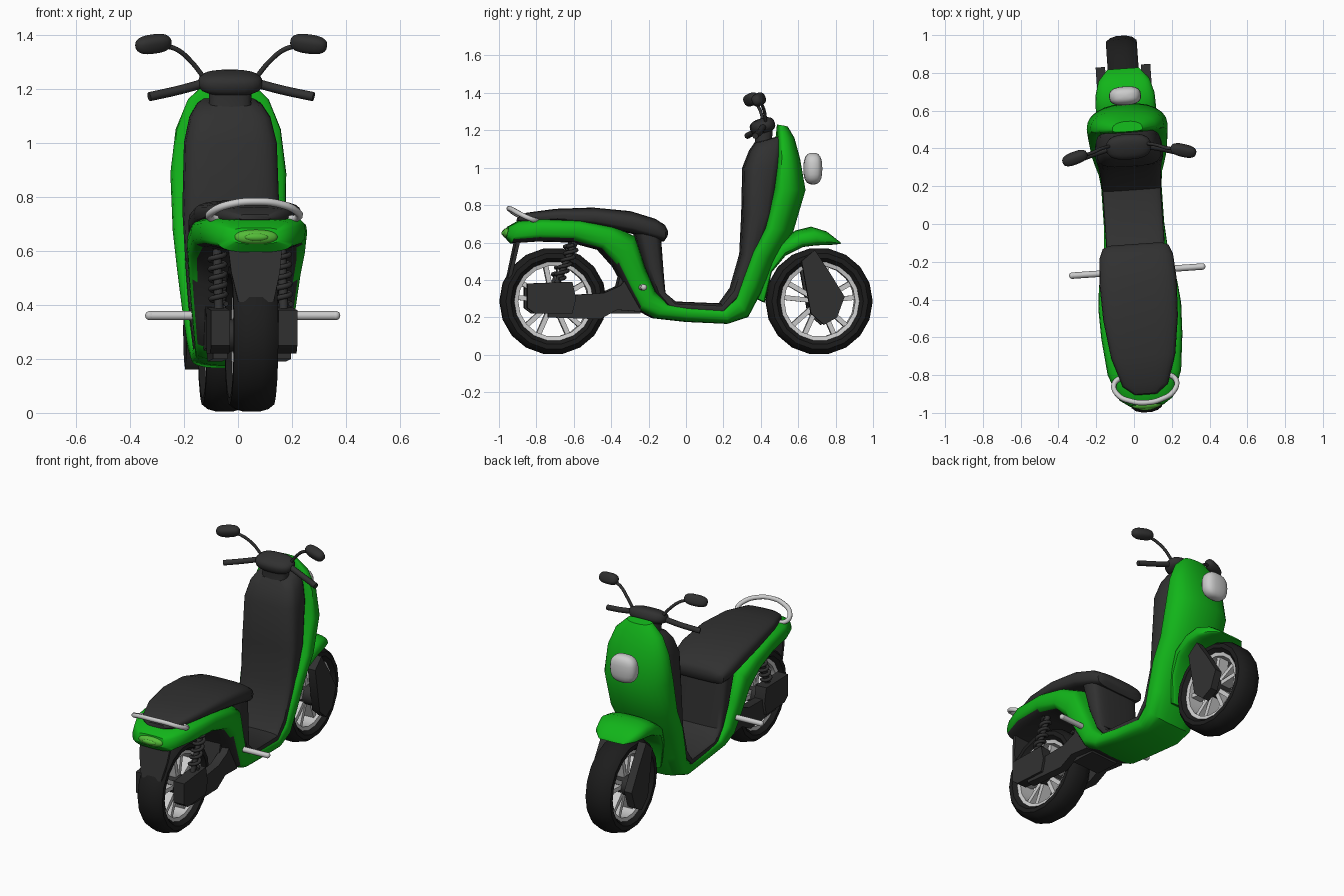
import bpy, bmesh
from math import sin, cos, pi, radians
from mathutils import Matrix, Vector

if "Cube" in bpy.data.objects:
    bpy.data.objects.remove(bpy.data.objects["Cube"])

YAW = radians(4)  # the whole scooter stands slightly turned


def material(name, rgb):
    m = bpy.data.materials.new(name)
    m.diffuse_color = (*rgb, 1)
    m.use_nodes = True
    m.node_tree.nodes["Principled BSDF"].inputs["Base Color"].default_value = m.diffuse_color
    return m


GREEN = material("green_paint", (0.006, 0.46, 0.01))
LENS = material("green_lens", (0.09, 0.5, 0.04))
DARK = material("dark_plastic", (0.03, 0.03, 0.03))
RUBBER = material("rubber", (0.012, 0.012, 0.012))


def add(name, bm, mat=None, angle=40):
    bmesh.ops.recalc_face_normals(bm, faces=bm.faces)
    me = bpy.data.meshes.new(name)
    bm.to_mesh(me)
    bm.free()
    ob = bpy.data.objects.new(name, me)
    bpy.context.collection.objects.link(ob)
    if mat:
        me.materials.append(mat)
    ob.rotation_euler.z = YAW
    bpy.ops.object.select_all(action='DESELECT')
    ob.select_set(True)
    bpy.context.view_layer.objects.active = ob
    bpy.ops.object.shade_smooth_by_angle(angle=radians(angle))
    return ob


def skin(name, rings, mat, closed=False, angle=40):
    """Faces between successive rings, capped or joined round."""
    bm = bmesh.new()
    vs = [[bm.verts.new(p) for p in r] for r in rings]
    n = len(vs[0])
    for a, b in zip(vs, vs[1:] + ([vs[0]] if closed else [])):
        for k in range(n):
            j = (k + 1) % n
            bm.faces.new((a[k], a[j], b[j], b[k]))
    if not closed:
        bm.faces.new(vs[0])
        bm.faces.new(vs[-1])
    return add(name, bm, mat, angle)


def power(v, p):
    return (1 if v > 0 else -1) * abs(v) ** p if abs(v) > 1e-6 else 0


def loft(name, stations, mat, n=24, q=0.55):
    """Station: outer y,z, inner y,z, half width, roundness of the outer side."""
    rings = []
    for oy, oz, iy, iz, w, p in stations:
        ring, m = [], 0.5 + (p - 0.5) * 0.5
        for k in range(n):
            a = 2 * pi * k / n
            e = p if sin(a) < -1e-6 else q
            s = power(sin(a), e)
            v = m + s * (m if s < 0 else 1 - m)
            ring.append((w * power(cos(a), e), oy + (iy - oy) * v, oz + (iz - oz) * v))
        rings.append(ring)
    return skin(name, rings, mat)


def lathe(name, cy, cz, profile, mat, n=18):
    """Profile of (radius, x) turned about a sideways axle."""
    return skin(name, [[(x, cy + r * cos(2 * pi * i / n), cz + r * sin(2 * pi * i / n))
                        for r, x in profile] for i in range(n)], mat, True)


def plate(name, pts, x0, x1, mat):
    return skin(name, [[(x, y, z) for y, z in pts] for x in (x0, x1)], mat)


def blob(name, c, r, mat=None, p=1.0, rot=(0, 0, 0)):
    bm = bmesh.new()
    bmesh.ops.create_uvsphere(bm, u_segments=20, v_segments=12, radius=1)
    M = Matrix.Translation(c)
    for ax, ang in zip('XYZ', rot):
        M = M @ Matrix.Rotation(radians(ang), 4, ax)
    for v in bm.verts:
        v.co = M @ Vector([power(t, p) * s for t, s in zip(v.co, r)])
    return add(name, bm, mat, 60)


def tube(name, pts, r, mat=None, smooth=True):
    cu = bpy.data.curves.new(name, 'CURVE')
    cu.dimensions = '3D'
    cu.bevel_depth, cu.bevel_resolution, cu.use_fill_caps, cu.resolution_u = r, 2, True, 6
    sp = cu.splines.new('BEZIER' if smooth else 'POLY')
    tgt = sp.bezier_points if smooth else sp.points
    tgt.add(len(pts) - 1)
    for b, p in zip(tgt, pts):
        b.co = p if smooth else (*p, 1)
        if smooth:
            b.handle_left_type = b.handle_right_type = 'AUTO'
    if mat:
        cu.materials.append(mat)
    ob = bpy.data.objects.new(name, cu)
    bpy.context.collection.objects.link(ob)
    ob.rotation_euler.z = YAW
    return ob


# Green bodywork: tail, side skirts, floor and leg shield in one sweep
body = loft("body_shell", [
    (-.968, .625, -.955, .685, .09, .6), (-.94, .595, -.90, .715, .145, .6),
    (-.80, .605, -.78, .73, .195, .6), (-.62, .60, -.58, .725, .215, .6),
    (-.47, .56, -.40, .69, .22, .5), (-.39, .47, -.28, .635, .21, .5),
    (-.325, .35, -.225, .47, .195, .5), (-.265, .24, -.17, .34, .18, .5),
    (-.18, .195, -.10, .275, .17, .6), (0, .175, 0, .265, .16, .6),
    (.22, .165, .19, .25, .16, .6), (.33, .20, .25, .31, .17, .7),
    (.40, .33, .29, .42, .185, .8), (.48, .50, .34, .55, .20, .9),
    (.575, .66, .41, .68, .21, .9), (.64, .88, .46, .89, .215, .9),
    (.61, 1.05, .48, 1.05, .195, .9), (.58, 1.16, .485, 1.16, .15, .9),
    (.545, 1.22, .49, 1.23, .08, .9)], GREEN)
body.data.materials.append(DARK)  # dark wheel arch under the tail
for f in body.data.polygons:
    c = f.center
    if -.93 < c.y < -.22 and abs(c.x) < .185 and f.normal.dot((0, -.6, -.8)) > .6:
        f.material_index = 1

# Dark inner lining: seat base, foot floor and back of the leg shield
loft("inner_panel", [
    (-.28, .65, -.14, .65, .175, .5), (-.23, .47, -.125, .45, .165, .5),
    (-.17, .33, -.115, .33, .155, .5), (-.09, .23, -.06, .285, .155, .5),
    (.19, .22, .18, .275, .155, .5), (.27, .29, .24, .36, .16, .5),
    (.37, .50, .29, .54, .17, .5), (.46, .75, .30, .75, .18, .5),
    (.50, 1.0, .305, 1.0, .172, .5), (.51, 1.1, .34, 1.09, .15, .5),
    (.51, 1.15, .37, 1.135, .12, .5), (.51, 1.17, .45, 1.155, .09, .5)], DARK)

# Seat
loft("seat", [
    (-.905, .715, -.90, .735, .06, .5), (-.86, .705, -.85, .76, .12, .5),
    (-.70, .71, -.70, .78, .17, .5), (-.50, .69, -.50, .787, .198, .5),
    (-.30, .65, -.30, .768, .205, .5), (-.17, .615, -.17, .728, .195, .5),
    (-.125, .605, -.118, .695, .175, .5), (-.108, .63, -.106, .67, .14, .5)], DARK, q=.65)

# Front mudguard
loft("front_fender", [
    (.38, .30, .42, .28, .08, .7), (.42, .47, .455, .44, .12, .7),
    (.49, .60, .53, .53, .15, .7), (.59, .665, .62, .575, .16, .7),
    (.67, .685, .70, .585, .157, .7), (.75, .66, .775, .587, .135, .7),
    (.82, .605, .825, .592, .085, .7)], GREEN)

# Wheels: tyre, rim, paired spokes, hub
half = [(.208, .055), (.232, .082), (.258, .082), (.276, .06), (.286, .025)]
tyre = half + [(r, -x) for r, x in reversed(half)]
for tag, cy in (("front", .713), ("rear", -.713)):
    cz = .286
    lathe(tag + "_tyre", cy, cz, tyre, RUBBER)
    lathe(tag + "_rim", cy, cz, [(.19, -.055), (.212, -.06), (.212, .06), (.19, .055)], None)
    lathe(tag + "_hub", cy, cz, [(.005, -.095), (.06, -.095), (.06, .095), (.005, .095)], DARK)
    bm = bmesh.new()
    for i in range(5):
        for d in (-12, 12):
            M = (Matrix.Translation((0, cy, cz)) @ Matrix.Rotation(radians(72 * i + 18 + d), 4, 'X')
                 @ Matrix.Translation((0, .125, 0)) @ Matrix.Diagonal((.07, .15, .026, 1)))
            bmesh.ops.create_cube(bm, size=1, matrix=M)
    add(tag + "_spokes", bm)

# Parts repeated on both sides
for s, side in ((-1, "left"), (1, "right")):
    plate(side + "_fork", [(.61, .50), (.68, .56), (.76, .44), (.84, .31), (.80, .20),
                           (.73, .16), (.66, .22)], s * .095, s * .145, DARK)
    plate(side + "_engine_case", [(-.86, .38), (-.86, .25), (-.82, .22), (-.62, .22),
                                  (-.60, .30), (-.62, .39)], s * .09, s * .16, DARK)
    plate(side + "_swing_arm", [(-.75, .20), (-.47, .19), (-.38, .24), (-.25, .23), (-.25, .30),
                                (-.32, .42), (-.36, .37), (-.45, .33), (-.75, .31)],
          s * .092, s * .145, DARK)
    a, b = Vector((s * .12, -.70, .38)), Vector((s * .12, -.60, .61))
    tube(side + "_shock_rod", [a, b], .017, DARK, False)
    tube(side + "_shock_spring", [a.lerp(b, .1 + .8 * t / 60) + Vector(
        (.028 * cos(t * pi / 6), .028 * sin(t * pi / 6), 0)) for t in range(61)], .010, DARK, False)
    tube(side + "_foot_peg", [(s * .17, -.25, .36), (s * .345, -.25, .36)], .017, None, False)
    blob(side + "_foot_peg_end", (s * .345, -.25, .36), (.017, .017, .017))
    tube(side + "_grip", [(s * .09, .41, 1.222), (s * .19, .385, 1.195), (s * .305, .35, 1.17)],
         .017, DARK)
    tube(side + "_mirror_stem", [(s * .10, .42, 1.245), (s * .145, .41, 1.30),
                                 (s * .20, .39, 1.345), (s * .25, .38, 1.36)], .009, DARK)
    blob(side + "_mirror", (s * .288, .37, 1.365), (.07, .032, .034), DARK, .75, (25, 0, -s * 18))

# Engine block joining the swing arms
plate("engine_block", [(-.41, .22), (-.25, .22), (-.27, .40), (-.36, .42)], -.1, .1, DARK)

# Handlebar head and neck
skin("steering_neck", [[(w * power(cos(k * pi / 8), .7), .415 + d * power(sin(k * pi / 8), .7), z)
                        for k in range(16)]
                       for w, d, z in ((.085, .05, 1.1), (.078, .045, 1.15), (.08, .05, 1.2))], DARK)
blob("handlebar_head", (0, .41, 1.222), (.12, .068, .042), DARK, .75, (18, 0, 0))

# Lights
blob("headlight", (0, .68, .995), (.085, .05, .085), None, .75)
blob("tail_light", (0, -.955, .65), (.082, .028, .028), LENS, .9)
blob("tail_light_centre", (0, -.975, .65), (.045, .014, .015), LENS)

# Passenger grab rail
tube("grab_rail", [(-.12, -.80, .715), (-.165, -.84, .725), (-.15, -.895, .75), (-.08, -.935, .775),
                   (0, -.948, .782), (.08, -.935, .775), (.15, -.895, .75), (.165, -.84, .725),
                   (.12, -.80, .715)], .014)

# Rear mud flap
skin("mud_flap", [[(-w, y, z), (w, y, z), (w, y + .02, z), (-w, y + .02, z)]
                  for w, y, z in ((.10, -.915, .61), (.09, -.935, .52), (.065, -.96, .41))], DARK)
